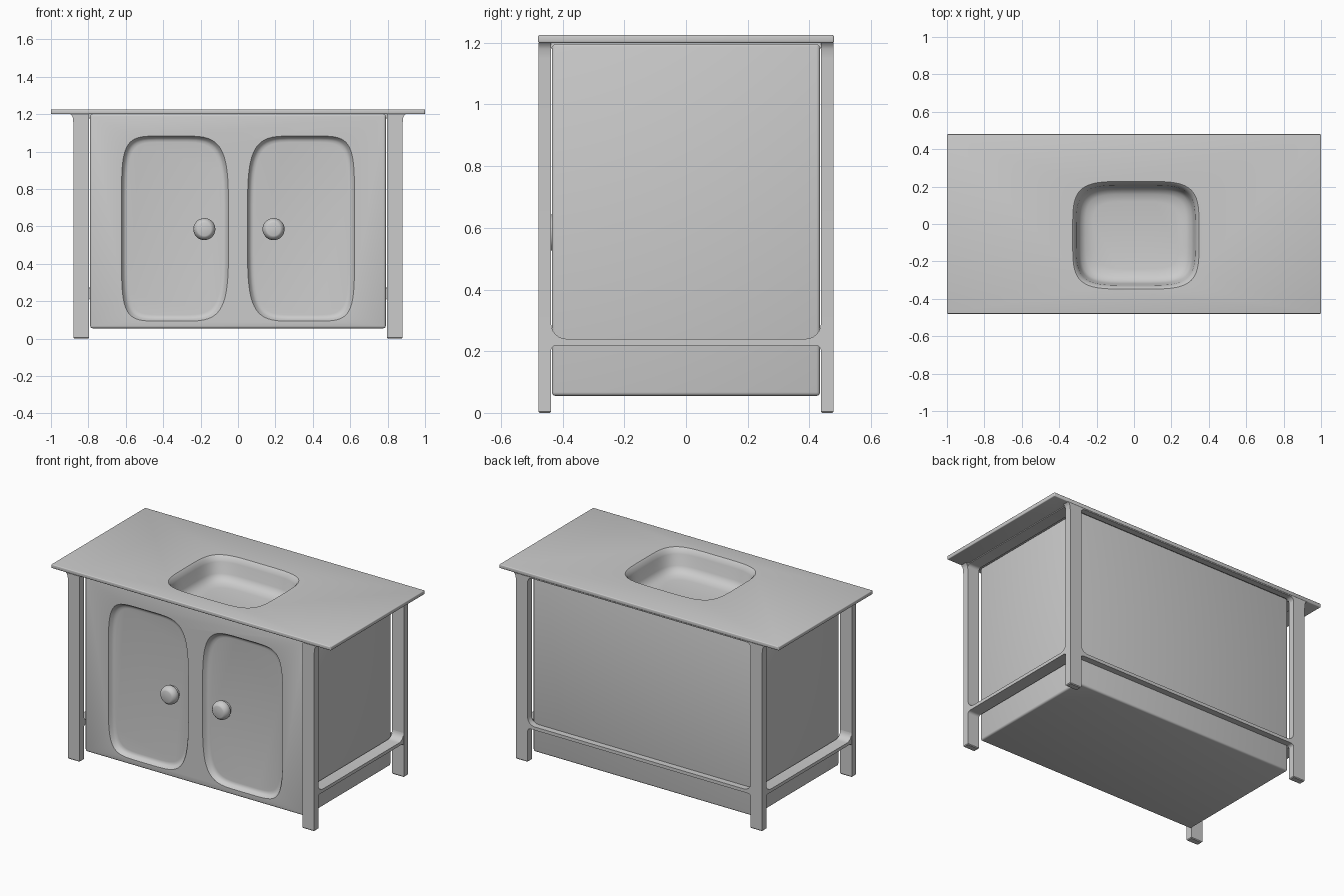
import bpy, bmesh, math
from mathutils import Vector

if "Cube" in bpy.data.objects:
    bpy.data.objects.remove(bpy.data.objects["Cube"])


def add_mesh(name, bm):
    bmesh.ops.recalc_face_normals(bm, faces=bm.faces)
    mesh = bpy.data.meshes.new(name)
    bm.to_mesh(mesh)
    bm.free()
    ob = bpy.data.objects.new(name, mesh)
    bpy.context.collection.objects.link(ob)
    return ob


def loft(name, rings):
    """Skin a stack of point rings and cap both ends."""
    bm = bmesh.new()
    loops = [[bm.verts.new(p) for p in r] for r in rings]
    n = len(loops[0])
    for a, b in zip(loops, loops[1:]):
        for i in range(n):
            j = (i + 1) % n
            bm.faces.new((a[i], a[j], b[j], b[i]))
    bm.faces.new(loops[0])
    bm.faces.new(loops[-1])
    return add_mesh(name, bm)


def rect(x0, x1, y0, y1, z):
    return [(x0, y0, z), (x1, y0, z), (x1, y1, z), (x0, y1, z)]


def box(name, x0, x1, y0, y1, z0, z1, bevel):
    ob = loft(name, [rect(x0, x1, y0, y1, z0), rect(x0, x1, y0, y1, z1)])
    m = ob.modifiers.new("bevel", 'BEVEL')
    m.width, m.segments = bevel, 3
    return ob


def squircle(hx, hy, n_pos, n_neg, count=64):
    """Rounded rectangle; the exponent may differ on the +x and -x sides."""
    pts = []
    for i in range(count):
        a = 2 * math.pi * (i + .5) / count
        c, s = math.cos(a), math.sin(a)
        n = n_pos if c > 0 else n_neg
        pts.append((hx * math.copysign(abs(c) ** (2 / n), c),
                    hy * math.copysign(abs(s) ** (2 / n), s)))
    return pts


def cut(target, cutter):
    cutter.hide_render = True
    m = target.modifiers.new("cut", 'BOOLEAN')
    m.operation, m.object, m.solver = 'DIFFERENCE', cutter, 'EXACT'


def finish(ob, angle=35):
    bpy.ops.object.select_all(action='DESELECT')
    ob.select_set(True)
    bpy.context.view_layer.objects.active = ob
    if ob.modifiers:
        bpy.ops.object.convert(target='MESH')
    bpy.ops.object.shade_smooth_by_angle(angle=math.radians(angle))


parts = []

# countertop and cabinet body
top = box("countertop", -1, 1, -.48, .48, 1.2, 1.225, .005)
body = box("cabinet_body", -.79, .79, -.435, .435, .055, 1.2, .012)
parts += [top, body]

# sink bowl, cut through the top into the body
sink_rings = []
for inset, z in ((-.02, 1.235), (-.008, 1.225), (0, 1.217), (.012, 1.19), (.022, 1.12),
                 (.035, 1.095), (.06, 1.078), (.10, 1.07)):
    sink_rings.append([(x + .01, y - .06, z)
                       for x, y in squircle(.33 - inset, .28 - inset, 4.5, 4.5)])
sink = loft("sink_cutter", sink_rings)
cut(top, sink)
cut(body, sink)
cutters = [sink]

# recessed door panels and knobs
for label, side, cx, kx in (("left", -1, -.337, -.18), ("right", 1, .337, .19)):
    outer, inner = 6, 4.5
    rings = []
    for inset, y in ((-.004, -.45), (-.004, -.436), (0, -.43), (.008, -.415),
                     (.018, -.407), (.03, -.405)):
        pts = squircle(.283 - inset, .492 - inset, outer, inner)
        rings.append([(cx + side * px, y, .588 + pz) for px, pz in pts])
    door = loft(label + "_door_cutter", rings)
    cut(body, door)
    cutters.append(door)
    knob = []
    for r, y in ((.045, -.40), (.045, -.415), (.057, -.428), (.059, -.44),
                 (.055, -.458), (.043, -.472), (.036, -.475)):
        knob.append([(kx + r * math.cos(a * math.pi / 16), y,
                      .585 + r * math.sin(a * math.pi / 16)) for a in range(32)])
    parts.append(loft(label + "_knob", knob))

# four legs, flaring outward just under the top
for sx in (-1, 1):
    for sy in (-1, 1):
        rings = []
        for z, out, inset in ((0, 0, .004), (.005, 0, 0), (1.15, 0, 0), (1.18, .003, 0),
                              (1.192, .008, 0), (1.2, .016, 0)):
            xs = sorted((sx * (.797 + inset), sx * (.88 + out - inset)))
            ys = sorted((sy * (.437 + inset), sy * (.479 - inset)))
            rings.append(rect(*xs, *ys, z))
        parts.append(loft(("front" if sy < 0 else "back") + "_leg", rings))


def rail(name, half, z0, r0, z1, r1, place, d0, d1):
    """Rail whose ends flare into the legs with fillets r0 below and r1 above."""
    def edge(z, r, s):
        right = [(half - r + r * math.sin(t * math.pi / 12),
                  z + s * r * (1 - math.cos(t * math.pi / 12))) for t in range(7)]
        return [(-u, v) for u, v in reversed(right)] + right
    prof = edge(z0, r0, -1) + edge(z1, r1, 1)[::-1]
    parts.append(loft(name, [[place(u, d, v) for u, v in prof] for d in (d0, d1)]))


# lower rails and thin upper rails on the sides and back
sideways = lambda u, d, v: (d, u, v)
along = lambda u, d, v: (u, d, v)
for s, label in ((-1, "left"), (1, "right")):
    rail(label + "_lower_rail", .4375, .219, .018, .24, .05, sideways, s * .798, s * .879)
    rail(label + "_upper_rail", .4375, 1.195, .02, 1.2, .0005, sideways, s * .798, s * .879)
rail("back_lower_rail", .798, .219, .02, .24, .05, along, .438, .478)
rail("back_upper_rail", .798, 1.193, .03, 1.2, .0005, along, .438, .478)

for ob in parts:
    finish(ob)
for c in cutters:
    bpy.data.objects.remove(c)
